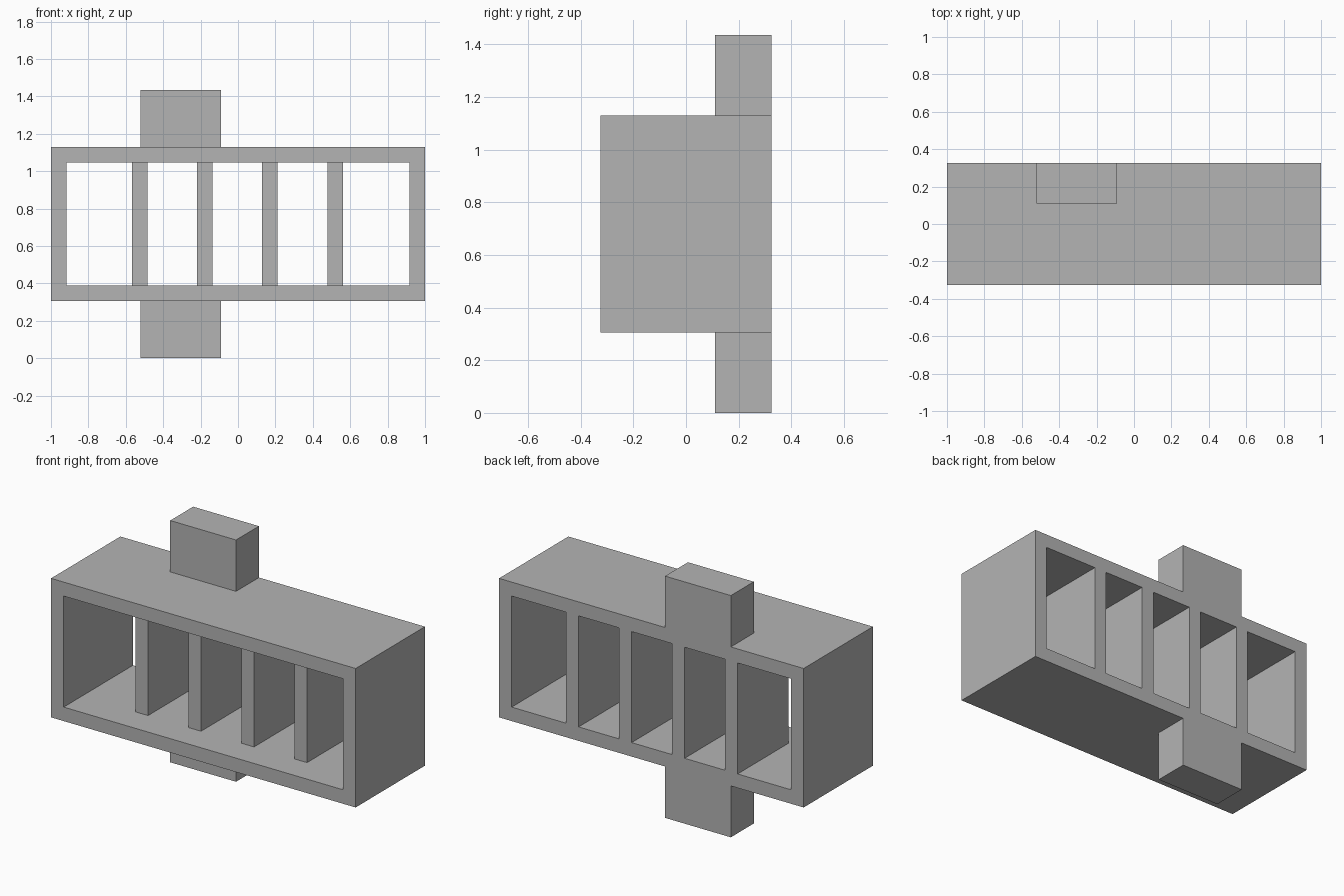
import bpy
import bmesh
from mathutils import Vector

cube = bpy.data.objects.get("Cube")
if cube:
    bpy.data.objects.remove(cube, do_unlink=True)

# Single flat colour
grey = bpy.data.materials.new("plain_grey")
grey.use_nodes = True
colour = (0.456, 0.456, 0.456, 1)
grey.diffuse_color = colour
grey.node_tree.nodes["Principled BSDF"].inputs["Base Color"].default_value = colour

BACK, FRONT = 0.325, -0.325
BOTTOM, TOP, WALL = 0.305, 1.13, 0.083


def add_object(name, bm):
    bmesh.ops.recalc_face_normals(bm, faces=bm.faces[:])
    mesh = bpy.data.meshes.new(name)
    bm.to_mesh(mesh)
    bm.free()
    mesh.materials.append(grey)
    obj = bpy.data.objects.new(name, mesh)
    bpy.context.collection.objects.link(obj)
    return obj


def box(name, x, y, z):
    bm = bmesh.new()
    bmesh.ops.create_cube(bm, size=1)
    low, high = Vector((x[0], y[0], z[0])), Vector((x[1], y[1], z[1]))
    for v in bm.verts:
        v.co = (low + high) / 2 + v.co * (high - low)
    return add_object(name, bm)


# Open rectangular frame: a mitred ring extruded front to back
def ring(bm, inset):
    x, lo, hi = 1 - inset, BOTTOM + inset, TOP - inset
    corners = [(-x, lo), (x, lo), (x, hi), (-x, hi)]
    return [bm.verts.new((cx, FRONT, cz)) for cx, cz in corners]


bm = bmesh.new()
outer, inner = ring(bm, 0), ring(bm, WALL)
faces = []
for i in range(4):
    j = (i + 1) % 4
    faces.append(bm.faces.new((outer[i], outer[j], inner[j], inner[i])))
result = bmesh.ops.extrude_face_region(bm, geom=faces, use_keep_orig=True)
moved = [g for g in result["geom"] if isinstance(g, bmesh.types.BMVert)]
bmesh.ops.translate(bm, verts=moved, vec=(0, BACK - FRONT, 0))
add_object("shelf_frame", bm)

# Upright dividers, set back from the front edge
for i in range(4):
    centre = -0.525 + i * 0.348
    box(f"divider_{i + 1}", (centre - WALL / 2, centre + WALL / 2),
        (-0.153, BACK), (BOTTOM + WALL, TOP - WALL))

# Mounting blocks above and below, flush with the back
for name, z in (("lower_block", (0, BOTTOM)), ("upper_block", (TOP, 1.435))):
    box(name, (-0.522, -0.09), (0.11, BACK), z)
